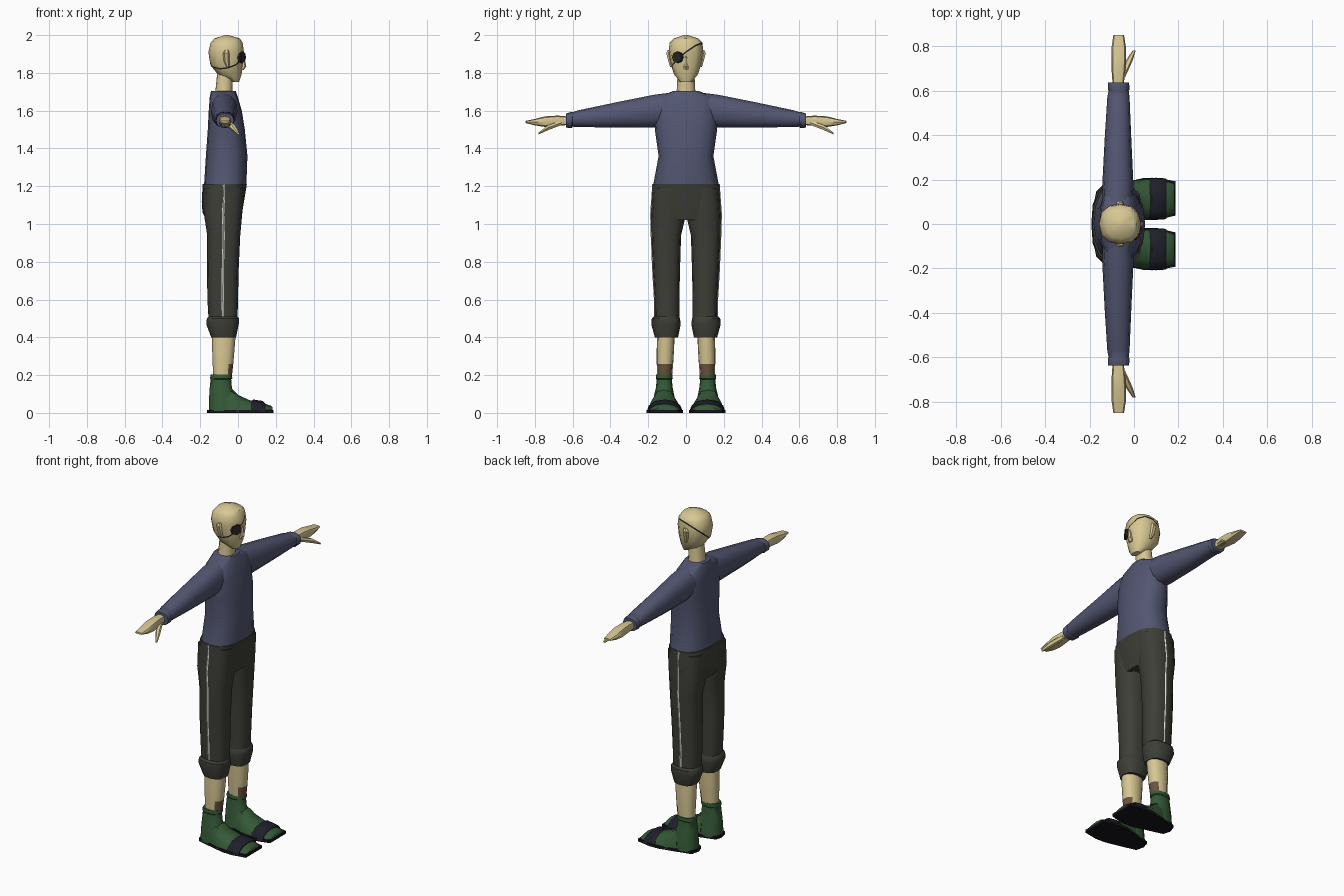
import bpy, bmesh, math
from mathutils import Vector, Matrix

if "Cube" in bpy.data.objects:
    bpy.data.objects.remove(bpy.data.objects["Cube"])


def mat(name, r, g, b):
    m = bpy.data.materials.new(name)
    m.diffuse_color = (r, g, b, 1)
    m.use_nodes = True
    m.node_tree.nodes["Principled BSDF"].inputs["Base Color"].default_value = m.diffuse_color
    return m


SKIN = mat("skin", .68, .57, .29)
SHIRT = mat("slate blue cloth", .085, .093, .165)
PANTS = mat("charcoal cloth", .048, .048, .039)
GREEN = mat("green shoe", .034, .10, .038)
NAVY = mat("dark navy strap", .014, .014, .024)
SOLE = mat("black sole", .007, .007, .011)
WHITE = mat("white stripe", .75, .75, .70)
BLACK = mat("black leather", .02, .018, .016)
BROWN = mat("brown shin", .14, .09, .05)


def finish(name, bm, mats, mirror=False, angle=40):
    bmesh.ops.recalc_face_normals(bm, faces=bm.faces)
    me = bpy.data.meshes.new(name)
    bm.to_mesh(me)
    bm.free()
    ob = bpy.data.objects.new(name, me)
    bpy.context.collection.objects.link(ob)
    for m in mats:
        me.materials.append(m)
    bpy.ops.object.select_all(action='DESELECT')
    ob.select_set(True)
    bpy.context.view_layer.objects.active = ob
    bpy.ops.object.shade_smooth_by_angle(angle=math.radians(angle))
    if mirror:
        mod = ob.modifiers.new("mirror", 'MIRROR')
        mod.use_axis = (False, True, False)
        mod.use_mirror_merge = False
    return ob


def loft(sections, axis='z', n=12, power=2.3, floor=None):
    """Skin rounded sections (t, a0, a1, b0, b1); a and b are the other two axes in xyz order."""
    bm = bmesh.new()
    rings = []
    for t, a0, a1, b0, b1 in sections:
        ring = []
        for i in range(n):
            c, s = math.cos(2 * math.pi * i / n), math.sin(2 * math.pi * i / n)
            a = (a0 + a1) / 2 + (a1 - a0) / 2 * math.copysign(abs(c) ** (2 / power), c)
            b = (b0 + b1) / 2 + (b1 - b0) / 2 * math.copysign(abs(s) ** (2 / power), s)
            p = {'x': (t, a, b), 'y': (a, t, b), 'z': (a, b, t)}[axis]
            if floor is not None:
                p = (p[0], p[1], max(p[2], floor))
            ring.append(bm.verts.new(p))
        rings.append(ring)
    for r, q in zip(rings, rings[1:]):
        for i in range(n):
            j = (i + 1) % n
            bm.faces.new((r[i], r[j], q[j], q[i]))
    bm.faces.new(rings[0])
    bm.faces.new(rings[-1])
    return bm


def sym(rows):
    return [(z, x0, x1, -y, y) for z, x0, x1, y in rows]


# Head, with the patch cord cut in as a band along a tilted plane
head = loft(sym([(1.752, -.03, .006, .03), (1.79, -.105, .018, .062), (1.84, -.146, .027, .08),
                 (1.91, -.157, .032, .092), (1.96, -.145, .024, .087), (1.982, -.125, .01, .065),
                 (2.0, -.07, -.05, .012)]))
tilt = Vector((-.308, -.769, 1))
for z in (1.896, 1.906):
    bmesh.ops.bisect_plane(head, geom=head.verts[:] + head.edges[:] + head.faces[:],
                           plane_co=(0, 0, z), plane_no=tilt)
for f in head.faces:
    d = f.calc_center_median().dot(tilt)
    f.material_index = int(1.896 < d < 1.906)
finish("head", head, [SKIN, BLACK])
finish("nose", loft([(1.815, .01, .03, -.014, .014), (1.835, .01, .044, -.014, .014),
                     (1.89, .01, .032, -.006, .006)], n=6), [SKIN])
finish("neck", loft(sym([(1.66, -.125, -.025, .055), (1.72, -.118, -.03, .048),
                         (1.80, -.11, -.025, .045)])), [SKIN])
finish("ear", loft([(1.83, -.06, -.045, .07, .085), (1.86, -.075, -.045, .075, .094),
                    (1.905, -.08, -.045, .08, .106), (1.92, -.07, -.05, .08, .098)], n=6),
       [SKIN], True)

# Eye patch
bm = bmesh.new()
bmesh.ops.create_cone(bm, cap_ends=True, segments=8, radius1=.033, radius2=.03, depth=.016,
                      matrix=Matrix.Translation((.019, -.045, 1.883))
                      @ Matrix.Rotation(math.radians(-35), 4, 'Z')
                      @ Matrix.Rotation(math.pi / 2, 4, 'Y'))
finish("eye_patch", bm, [BLACK])

# Sweater
finish("sweater_body", loft(sym([(1.20, -.18, .044, .175), (1.36, -.17, .05, .145),
                                 (1.50, -.16, .036, .165), (1.60, -.155, .02, .168),
                                 (1.67, -.15, .0, .15), (1.705, -.143, -.012, .066)]),
                            n=16, power=2.5), [SHIRT])
finish("sleeve", loft([(.06, -.14, -.01, 1.53, 1.698), (.17, -.143, -.002, 1.51, 1.684),
                       (.38, -.132, -.012, 1.51, 1.642), (.57, -.12, -.02, 1.514, 1.602),
                       (.60, -.114, -.024, 1.515, 1.592), (.605, -.118, -.02, 1.508, 1.594),
                       (.635, -.116, -.022, 1.51, 1.585)], 'y'), [SHIRT], True)

# Hands
finish("hand", loft([(.61, -.095, -.048, 1.525, 1.568), (.68, -.1, -.04, 1.52, 1.574),
                     (.745, -.102, -.035, 1.514, 1.57), (.80, -.1, -.037, 1.522, 1.556),
                     (.85, -.093, -.045, 1.535, 1.546)], 'y', 8, 3), [SKIN], True)
finish("thumb", loft([(.66, -.07, -.04, 1.522, 1.55), (.73, -.04, -.008, 1.495, 1.525),
                      (.78, -.006, .008, 1.474, 1.486)], 'y', 6), [SKIN], True)

# Trousers: hips, legs, side stripes and rolled cuffs
finish("trouser_hips", loft(sym([(1.02, -.165, .014, .15), (1.06, -.188, .022, .183),
                                 (1.12, -.192, .032, .183), (1.212, -.187, .047, .177)]),
                            n=16, power=2.6), [PANTS])
leg = [(1.19, -.18, .035, .0, .176), (1.05, -.18, .022, .0, .186), (.94, -.163, .012, .026, .183),
       (.75, -.164, .003, .032, .175), (.60, -.162, .0, .035, .166), (.48, -.155, -.003, .035, .165)]
finish("trouser_leg", loft(leg, power=2.6), [PANTS], True)
finish("side_stripe", loft([(z, (x0 + x1) / 2 - .006, (x0 + x1) / 2 + .006, y1 - .003, y1 + .004)
                            for z, x0, x1, y0, y1 in [(1.21, -.187, .035, 0, .177)] + leg],
                           n=4, power=2), [WHITE], True)
finish("trouser_cuff", loft([(.40, -.142, -.01, .042, .165), (.47, -.168, .004, .028, .184),
                             (.50, -.165, .005, .032, .181), (.51, -.155, -.003, .04, .17)],
                            power=2.6), [PANTS], True)

# Shins, browner at the front of the ankle
shin = loft([(.18, -.132, -.034, .075, .152), (.26, -.134, -.025, .068, .155),
             (.34, -.137, -.018, .063, .155), (.42, -.138, -.012, .06, .152)])
shin.normal_update()
for f in shin.faces:
    f.normal_flip() if f.normal.dot(f.calc_center_median() - Vector((-.08, .11, .3))) < 0 else None
    f.material_index = int(f.normal.x > .35 and f.calc_center_median().z < .26)
finish("shin", shin, [SKIN, BROWN], True)

# Shoes
finish("shoe_ankle", loft([(.01, -.155, .0, .05, .18), (.08, -.153, .0, .06, .172),
                           (.13, -.15, -.032, .07, .16), (.178, -.145, -.036, .075, .155),
                           (.183, -.148, -.03, .07, .16), (.203, -.145, -.032, .072, .158)]),
       [GREEN], True)
foot = [(-.06, .05, .18, -.13, .13), (-.03, .045, .188, -.125, .125), (.0, .032, .198, -.095, .095),
        (.06, .024, .203, -.068, .068), (.13, .026, .20, -.052, .052), (.175, .04, .188, -.038, .038),
        (.183, .05, .18, -.028, .028)]
finish("shoe_foot", loft(foot, 'x', floor=.008), [GREEN], True)
finish("shoe_strap", loft([(.068, .02, .207, -.06, .06), (.08, .018, .208, -.071, .071),
                           (.132, .02, .206, -.063, .063), (.145, .024, .203, -.05, .05)],
                          'x', floor=.008), [NAVY], True)

# Soles: an outline extruded upward
bm = bmesh.new()
outline = [(-.15, .07), (-.163, .11), (-.15, .16), (-.06, .183), (.04, .206), (.10, .208), (.187, .192),
           (.187, .038), (.10, .017), (.04, .018), (-.06, .045)]
face = bm.faces.new([bm.verts.new((x, y, 0)) for x, y in outline])
ext = bmesh.ops.extrude_face_region(bm, geom=[face])
bmesh.ops.translate(bm, vec=(0, 0, .016), verts=[v for v in ext["geom"] if isinstance(v, bmesh.types.BMVert)])
if not face.is_valid or len(bm.faces) < len(outline) + 2:
    bm.faces.new([v for v in bm.verts if v.co.z < .001])
finish("shoe_sole", bm, [SOLE], True)
